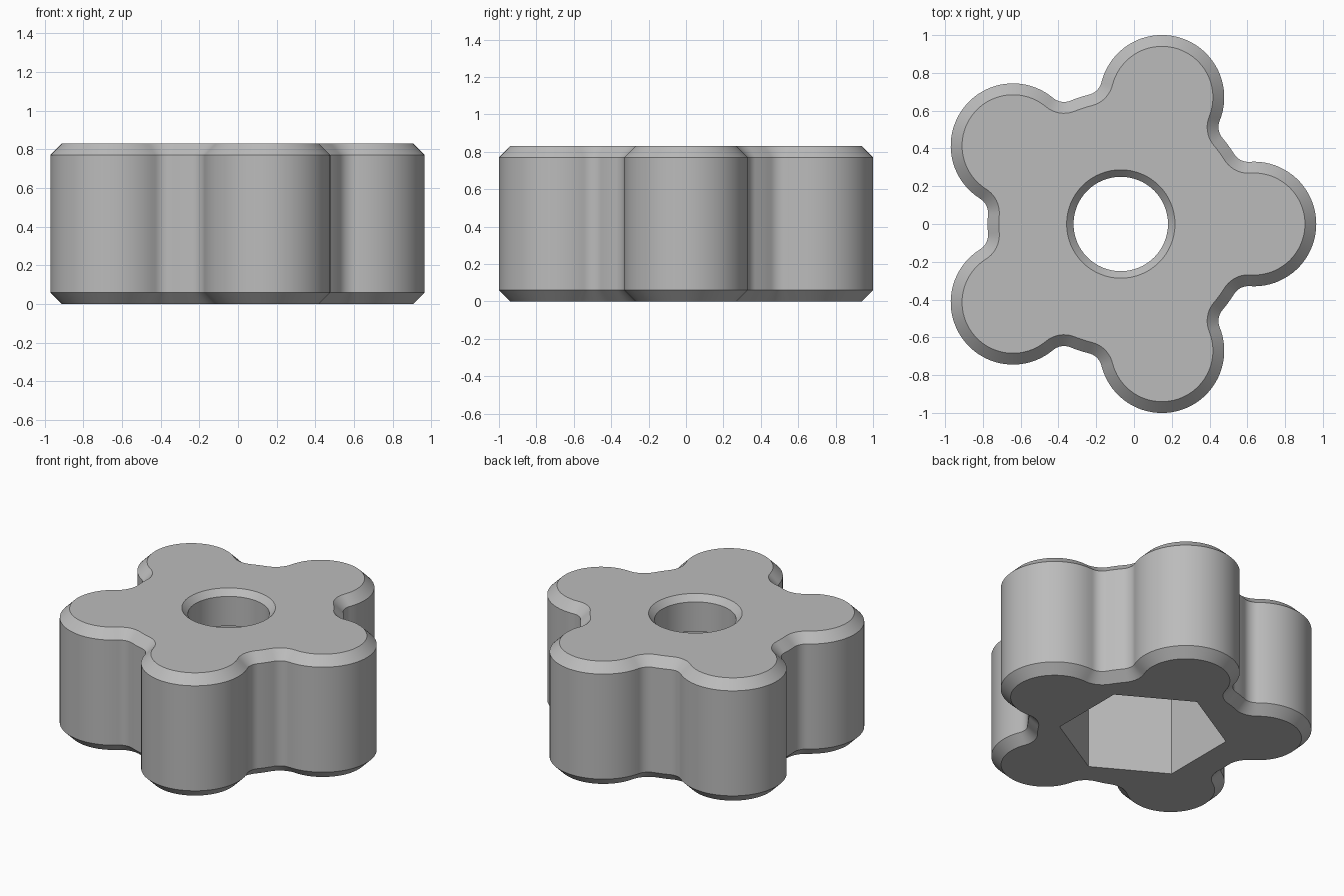
import bpy
import bmesh
from math import atan2, acos, cos, sin, pi, radians
from mathutils import Vector

old = bpy.data.objects.get("Cube")
if old:
    bpy.data.objects.remove(old, do_unlink=True)

AXIS_X = -0.07      # five lobes are not symmetric in x, so the axis is shifted
LOBES = 5
CORE = 0.705        # core radius, also the distance of the lobe centres
LOBE_R = 0.33
FILLET = 0.09
HEIGHT = 0.83
CHAMFER = 0.06
POCKET = 0.59       # depth of the hexagonal nut pocket

grey = bpy.data.materials.new("grey_plastic")
grey.use_nodes = True
colour = (0.5, 0.5, 0.5, 1)
grey.diffuse_color = colour
grey.node_tree.nodes["Principled BSDF"].inputs["Base Color"].default_value = colour


def polar(radius, angle):
    return Vector((radius * cos(angle), radius * sin(angle)))


def arc(centre, radius, start, end, count):
    """Points along an arc, leaving out the last one."""
    return [centre + polar(radius, start + (end - start) * i / count) for i in range(count)]


def outline(inset):
    """Rounded lobes joined to the core by concave fillets, offset inwards."""
    reach = CORE + FILLET
    beta = acos((reach**2 + CORE**2 - (LOBE_R + FILLET)**2) / (2 * reach * CORE))
    to_fillet = polar(reach, beta) - polar(CORE, 0)
    gamma = atan2(to_fillet.y, to_fillet.x)
    step = 2 * pi / LOBES
    points = []
    for k in range(LOBES):
        a = k * step
        b = a + step
        points += arc(polar(CORE, a), LOBE_R - inset, a - gamma, a + gamma, 40)
        points += arc(polar(reach, a + beta), FILLET + inset, a + gamma + pi, a + beta + pi, 10)
        points += arc(Vector((0, 0)), CORE - inset, a + beta, b - beta, 4)
        points += arc(polar(reach, b - beta), FILLET + inset, b - beta + pi, b - gamma + pi, 10)
    return points


def circle(radius, count, phase=0.0):
    return arc(Vector((0, 0)), radius, phase, phase + 2 * pi, count)


def loft(name, sections):
    """Closed solid through (points, z) sections with equal point counts."""
    bm = bmesh.new()
    rings = [[bm.verts.new((p.x, p.y, z)) for p in pts] for pts, z in sections]
    for low, high in zip(rings, rings[1:]):
        for i in range(len(low)):
            j = (i + 1) % len(low)
            bm.faces.new((low[i], low[j], high[j], high[i]))
    bm.faces.new(rings[0][::-1])
    bm.faces.new(rings[-1])
    bmesh.ops.recalc_face_normals(bm, faces=bm.faces)
    mesh = bpy.data.meshes.new(name)
    bm.to_mesh(mesh)
    bm.free()
    mesh.materials.append(grey)
    obj = bpy.data.objects.new(name, mesh)
    obj.location.x = AXIS_X
    bpy.context.collection.objects.link(obj)
    return obj


# Lobed body with chamfered rims
knob = loft("knob_body", [
    (outline(CHAMFER), 0),
    (outline(0), CHAMFER),
    (outline(0), HEIGHT - CHAMFER),
    (outline(CHAMFER), HEIGHT),
])

# Cutters: hexagonal pocket below, chamfered bolt hole above
hexagon = circle(0.517, 6, radians(30))
pocket = loft("pocket_cutter", [(hexagon, -0.1), (hexagon, POCKET)])
hole = loft("hole_cutter", [
    (circle(0.25, 64), POCKET - 0.1),
    (circle(0.25, 64), HEIGHT - 0.04),
    (circle(0.287, 64), HEIGHT),
    (circle(0.287, 64), HEIGHT + 0.1),
])

bpy.ops.object.select_all(action="DESELECT")
bpy.context.view_layer.objects.active = knob
knob.select_set(True)
for cutter in (pocket, hole):
    cutter.hide_render = True
    cut = knob.modifiers.new(cutter.name, "BOOLEAN")
    cut.operation = "DIFFERENCE"
    cut.solver = "EXACT"
    cut.object = cutter
    bpy.ops.object.modifier_apply(modifier=cut.name)
    bpy.data.objects.remove(cutter, do_unlink=True)

bpy.ops.object.shade_smooth_by_angle(angle=radians(30))
